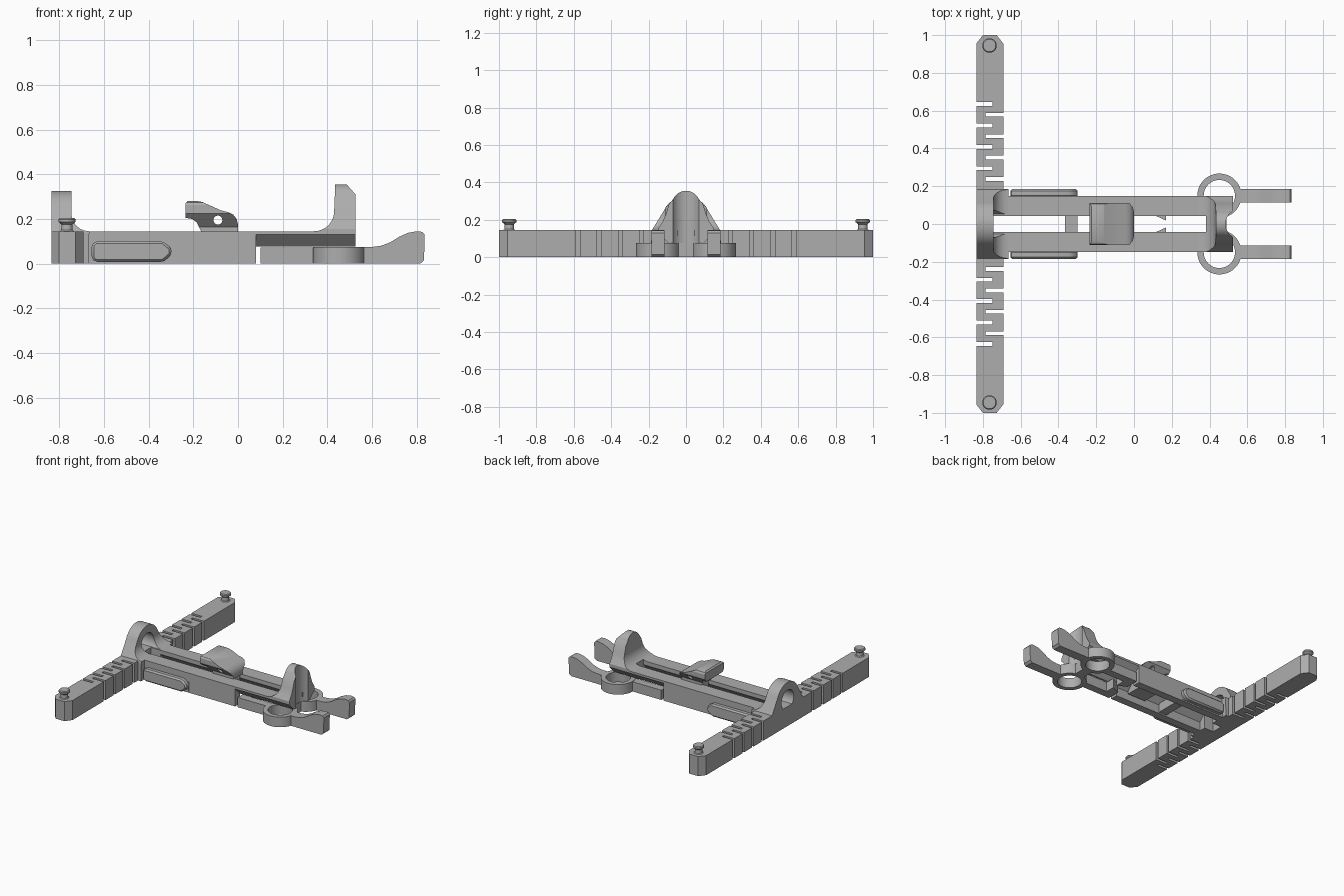
import bpy, bmesh, math
from mathutils import Vector

if "Cube" in bpy.data.objects:
    bpy.data.objects.remove(bpy.data.objects["Cube"])

grey = bpy.data.materials.new("plain_grey")
grey.diffuse_color = (0.42, 0.42, 0.42, 1)
grey.use_nodes = True
grey.node_tree.nodes["Principled BSDF"].inputs["Base Color"].default_value = grey.diffuse_color


def prism(name, pts, axis, a, b):
    """Extrude a 2D outline along an axis: x takes (y,z), y takes (x,z), z takes (x,y)."""
    put = {"x": lambda p, t: (t, p[0], p[1]),
           "y": lambda p, t: (p[0], t, p[1]),
           "z": lambda p, t: (p[0], p[1], t)}[axis]
    bm = bmesh.new()
    face = bm.faces.new([bm.verts.new(put(p, a)) for p in pts])
    ext = bmesh.ops.extrude_face_region(bm, geom=[face])
    step = Vector(put((0, 0), b - a))
    bmesh.ops.translate(bm, vec=step, verts=[v for v in ext["geom"] if isinstance(v, bmesh.types.BMVert)])
    bmesh.ops.recalc_face_normals(bm, faces=bm.faces)
    me = bpy.data.meshes.new(name)
    bm.to_mesh(me)
    bm.free()
    me.materials.append(grey)
    ob = bpy.data.objects.new(name, me)
    bpy.context.collection.objects.link(ob)
    return ob


def box(name, x0, x1, y0, y1, z0, z1):
    return prism(name, [(x0, y0), (x1, y0), (x1, y1), (x0, y1)], "z", z0, z1)


def circle(cx, cy, r, n=40, a0=0, a1=360):
    full = a1 - a0 == 360
    return [(cx + r * math.cos(math.radians(a0 + (a1 - a0) * i / (n if full else n - 1))),
             cy + r * math.sin(math.radians(a0 + (a1 - a0) * i / (n if full else n - 1)))) for i in range(n)]


def mirrored(half):
    """Close a half outline of (y,z) points running from bottom to top."""
    return half + [(-y, z) for y, z in reversed(half) if y > 1e-4]


def apply(ob, mod):
    bpy.context.view_layer.objects.active = ob
    bpy.ops.object.modifier_apply(modifier=mod.name)


def boolean(ob, cutter, op="DIFFERENCE"):
    m = ob.modifiers.new("cut", "BOOLEAN")
    m.operation, m.object, m.solver = op, cutter, "EXACT"
    apply(ob, m)
    bpy.data.objects.remove(cutter)


def bevel(ob, w, seg=1):
    m = ob.modifiers.new("bevel", "BEVEL")
    m.width, m.segments, m.limit_method = w, seg, "ANGLE"
    apply(ob, m)


# Bow limb: one zigzag outline with alternating flex slots
def side(edge, depth, slots):
    pts = []
    for s in sorted([-v for v in slots] + slots):
        pts += [(edge, s - 0.01), (depth, s - 0.01), (depth, s + 0.01), (edge, s + 0.01)]
    return pts


left = side(-0.835, -0.748, [0.635, 0.522, 0.408, 0.295])
right = side(-0.692, -0.785, [0.578, 0.465, 0.352, 0.238])
outline = ([(-0.835, -0.955), *left, (-0.835, 0.955), (-0.8, 1), (-0.727, 1), (-0.692, 0.955)]
           + right[::-1] + [(-0.692, -0.955), (-0.727, -1), (-0.8, -1)])
limb = prism("bow_limb", outline, "z", 0, 0.145)
boolean(limb, box("slot_cutter", -0.745, -0.6, -0.042, 0.042, -0.1, 0.3))

# String pins at the limb tips: revolved profile
pin_profile = [(0.033, 0.144), (0.026, 0.15), (0.024, 0.175), (0.038, 0.187), (0.038, 0.198), (0.033, 0.204)]
for s in (-1, 1):
    bm = bmesh.new()
    rings = [[bm.verts.new((x - 0.765, y + 0.945 * s, z)) for x, y in circle(0, 0, r, 28)] for r, z in pin_profile]
    for lo, hi in zip(rings, rings[1:]):
        for i in range(28):
            j = (i + 1) % 28
            bm.faces.new((lo[i], lo[j], hi[j], hi[i]))
    bm.faces.new(rings[-1])
    me = bpy.data.meshes.new("string_pin")
    bm.to_mesh(me)
    bm.free()
    me.materials.append(grey)
    bpy.context.collection.objects.link(bpy.data.objects.new("string_pin", me))

# Front arch: side profile with fillet, intersected with an arched outline
fillet = [(-0.665 + 0.08 * math.cos(math.radians(a)), 0.225 + 0.08 * math.sin(math.radians(a)))
          for a in range(270, 179, -10)]
arch = prism("front_arch", [(-0.835, 0), (-0.668, 0), *fillet, (-0.745, 0.325), (-0.835, 0.325)], "y", -0.3, 0.3)
boolean(arch, prism("arch_cutter", mirrored([(0.185, -0.1), (0.185, 0.14), *circle(0, 0.195, 0.13, 14, 25, 90)]),
                    "x", -1, -0.5), "INTERSECT")
boolean(arch, prism("hole_cutter", circle(0, 0.195, 0.072), "x", -1, -0.5))
boolean(arch, box("slot_cutter", -0.745, -0.5, -0.042, 0.042, -0.1, 0.3))

# Rails: full height in the middle, undercut at the rear for the trigger
main = [(0.148, 0), (0.148, 0.145), (0.042, 0.145), (0.042, 0.115), (0.09, 0.067), (0.09, 0)]
rear = [(0.148, 0.13), (0.148, 0.145), (0.042, 0.145), (0.042, 0.115), (0.08, 0.076), (0.094, 0.076)]
for s in (-1, 1):
    prism("front_rail", [(y * s, z) for y, z in main], "x", -0.69, 0.08)
    prism("rear_rail", [(y * s, z) for y, z in rear], "x", 0.08, 0.5)

# Rear sight post with front fillet and scooped back
curve = [(0.34 + 0.09 * math.cos(math.radians(a)), 0.235 + 0.09 * math.sin(math.radians(a)))
         for a in range(0, -91, -10)]
post = prism("rear_post", [(0.38, 0.076), (0.525, 0.076), (0.525, 0.315), (0.515, 0.34), (0.49, 0.355),
                           (0.435, 0.355), *curve, (0.34, 0.135), (0.38, 0.135)], "y", -0.3, 0.3)
boolean(post, prism("post_cutter", mirrored([(0.094, 0.076), (0.148, 0.13), (0.148, 0.155), (0.125, 0.19),
                                            (0.108, 0.23), (0.09, 0.285), *circle(0, 0.28, 0.075, 10, 25, 90)]),
                    "x", 0.2, 0.7), "INTERSECT")
boolean(post, prism("scoop_cutter", circle(0.565, 0, 0.08), "z", -0.1, 0.6))
boolean(post, box("slot_cutter", 0.2, 0.38, -0.042, 0.042, -0.1, 0.6))

# Side grips: chamfered plates joined by a low bridge
for s in (-1, 1):
    grip = prism("side_grip", [(-0.655, 0.025), (-0.64, 0.008), (-0.335, 0.008), (-0.298, 0.04),
                               (-0.298, 0.07), (-0.335, 0.1), (-0.64, 0.1), (-0.655, 0.085)],
                 "y", 0.14 * s, 0.186 * s)
    bevel(grip, 0.012)
box("grip_bridge", -0.365, -0.3, -0.15, 0.15, 0.01, 0.08)

# Trigger: arms, hooks, spring rings and finger tails
tail = [(0.55, 0), (0.815, 0), (0.832, 0.015), (0.835, 0.13), (0.825, 0.142), (0.8, 0.145), (0.76, 0.138),
        (0.72, 0.12), (0.68, 0.095), (0.64, 0.08), (0.6, 0.075), (0.55, 0.075)]
for s in (-1, 1):
    prism("trigger_arm", [(0.1, 0.148 * s), (0.1, 0.05 * s), (0.17, 0.018 * s), (0.17, 0.09 * s),
                          (0.36, 0.09 * s), (0.36, 0.148 * s)], "z", 0, 0.072)
    ring = prism("trigger_ring", circle(0.452, 0.15 * s, 0.117, 48), "z", 0, 0.075)
    boolean(ring, prism("ring_cutter", circle(0.452, 0.15 * s, 0.083, 48), "z", -0.1, 0.2))
    prism("trigger_tail", tail, "y", 0.115 * s, 0.185 * s)
box("trigger_bridge", 0.415, 0.49, -0.04, 0.04, 0, 0.075)

# Slider: side profile intersected with a flared cross-section
slider = prism("slider", [(-0.165, 0.145), (0, 0.145), (0, 0.175), (-0.006, 0.2), (-0.022, 0.22), (-0.045, 0.231),
                          (-0.075, 0.238), (-0.16, 0.276), (-0.18, 0.28), (-0.225, 0.28), (-0.235, 0.27),
                          (-0.235, 0.205), (-0.205, 0.2), (-0.185, 0.185)], "y", -0.3, 0.3)
boolean(slider, prism("slider_cutter", mirrored([(0.055, 0.1), (0.055, 0.165), (0.112, 0.225), (0.112, 0.262),
                                                (0.105, 0.274), (0.09, 0.281)]), "x", -0.5, 0.3), "INTERSECT")
boolean(slider, prism("pin_hole_cutter", circle(-0.09, 0.195, 0.02, 24), "y", -0.3, 0.3))
prism("slider_stem", mirrored([(0.075, 0.04), (0.075, 0.065), (0.036, 0.105), (0.036, 0.15)]), "x", -0.16, -0.01)

# Smooth the curved faces, keep the hard edges
bpy.ops.object.select_all(action="SELECT")
bpy.context.view_layer.objects.active = limb
bpy.ops.object.shade_smooth_by_angle(angle=math.radians(28))
